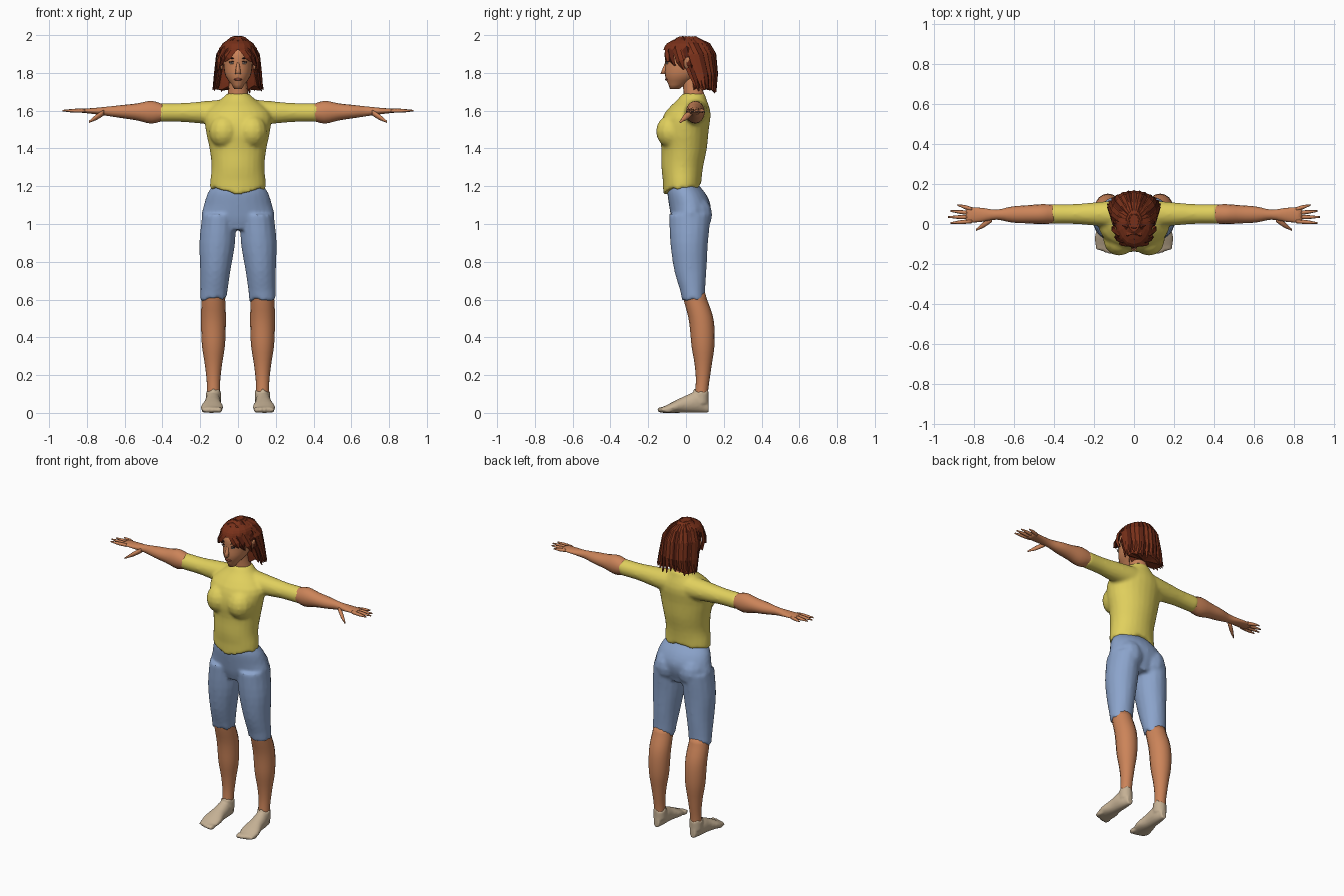
import bpy, bmesh, math, random
from mathutils import Vector, Matrix, Euler

random.seed(4)
cube = bpy.data.objects.get("Cube")
if cube:
    bpy.data.objects.remove(cube, do_unlink=True)


def material(name, *rgb):
    mat = bpy.data.materials.new(name)
    mat.use_nodes = True
    mat.diffuse_color = (*rgb, 1)
    shader = mat.node_tree.nodes["Principled BSDF"]
    shader.inputs["Base Color"].default_value = (*rgb, 1)
    return mat


SKIN = material("warm skin", .6, .23, .1)
SHIRT = material("yellow cloth", .75, .63, .11)
DENIM = material("blue denim", .26, .37, .6)
SOCK = material("beige sock", .56, .44, .3)
HAIR = material("auburn hair", .19, .03, .01)
SHADE = material("dark auburn hair", .1, .015, .006)
LIP = material("lip brown", .33, .08, .05)
WHITE = material("eye white", .6, .5, .4)
DARK = material("dark brown", .03, .01, .01)


def sample(values, fraction):
    """Smooth curve through evenly spaced values."""
    last = len(values) - 1
    i = min(int(fraction * last), last - 1)
    u = fraction * last - i
    a, b, c, d = (values[min(max(j, 0), last)] for j in range(i - 1, i + 3))
    return b + u / 2 * (c - a + u * (2 * a - 5 * b + 4 * c - d + u * (3 * (b - c) + d - a)))


def tube(bm, start, end, wide, deep=None, shift=(0, 0), sides=16, mirror=1, hem=None):
    """Closed oval tube; wide, deep and shift are spread evenly along it."""
    start, end, deep = Vector(start), Vector(end), deep or wide
    axis = max(range(3), key=lambda i: abs((end - start)[i]))
    across, up = (i for i in range(3) if i != axis)
    steps = 3 * (len(wide) - 1)
    loops = []
    for i in range(steps + 1):
        f = i / steps
        middle = start.lerp(end, f)
        middle[up] += sample(shift, f)
        loop = []
        for k in range(sides):
            angle = math.tau * k / sides
            p = middle.copy()
            p[across] += sample(wide, f) * math.cos(angle)
            p[up] += sample(deep, f) * math.sin(angle)
            if hem and i == 0:
                p[axis] += hem(angle)
            p.x *= mirror
            loop.append(bm.verts.new(p))
        loops.append(loop)
    for a, b in zip(loops, loops[1:]):
        for k in range(sides):
            bm.faces.new((a[k - 1], a[k], b[k], b[k - 1]))
    for loop in (loops[0], loops[-1]):
        centre = bm.verts.new(sum((v.co for v in loop), Vector()) / sides)
        for k in range(sides):
            bm.faces.new((loop[k - 1], loop[k], centre))


def ball(bm, place, size, tilt=0):
    turn = Euler((0, tilt, 0))
    bmesh.ops.create_uvsphere(bm, u_segments=12, v_segments=8, radius=1,
                              matrix=Matrix.LocRotScale(Vector(place), turn, Vector(size)))


def lock(bm, points, width, index):
    """Flat tapered strand following points around the head."""
    last, loops = len(points) - 1, []
    for i, p in enumerate(points):
        out = (p - HEAD_CENTRE).normalized()
        along = points[min(i + 1, last)] - points[max(i - 1, 0)]
        edge = along.cross(out).normalized() * width
        edge *= .2 if i == last else .5 if i == 0 else 1
        out *= .01
        loops.append([bm.verts.new(p + d) for d in (edge, out, -edge, -out)])
    faces = [bm.faces.new(loops[0]), bm.faces.new(loops[-1])]
    for a, b in zip(loops, loops[1:]):
        faces += [bm.faces.new((a[k], a[k - 1], b[k - 1], b[k])) for k in range(4)]
    for face in faces:
        face.material_index = index


def finish(bm, name, *materials, voxel=0, smooth=True):
    bmesh.ops.recalc_face_normals(bm, faces=bm.faces)
    for face in bm.faces:
        face.smooth = smooth
    mesh = bpy.data.meshes.new(name)
    bm.to_mesh(mesh)
    bm.free()
    for mat in materials:
        mesh.materials.append(mat)
    part = bpy.data.objects.new(name, mesh)
    bpy.context.collection.objects.link(part)
    if voxel:
        blend = part.modifiers.new("blend", "REMESH")
        blend.mode = "VOXEL"
        blend.voxel_size = voxel
        blend.use_smooth_shade = True
        soften = part.modifiers.new("soften", "SMOOTH")
        soften.iterations = 4


def ragged(angle):
    return random.uniform(-.015, .015)


def shirt_hem(angle):
    return ragged(angle) - .04 * max(0, -math.sin(angle))


SIDES = {"left": 1, "right": -1}
HEAD_CENTRE = Vector((0, .01, 1.855))

# Shirt: torso, bust and sleeves blended together
bm = bmesh.new()
tube(bm, (0, 0, 1.2), (0, 0, 1.69), wide=(.15, .14, .15, .17, .17, .06),
     deep=(.1, .11, .12, .13, .12, .06), shift=(-.02, -.02, -.01, -.01, .01, .04),
     sides=26, hem=shirt_hem)
for s in SIDES.values():
    ball(bm, (s * .075, -.075, 1.49), (.08, .085, .09))
    tube(bm, (.42, .05, 1.59), (.06, .05, 1.59), wide=(.05, .05, .06, .07), mirror=s, hem=ragged)
finish(bm, "shirt", SHIRT, voxel=.01)

# Knee-length shorts: pelvis, seat and thighs blended together
bm = bmesh.new()
tube(bm, (0, .02, .97), (0, -.02, 1.23), wide=(.12, .19, .18, .16, .12),
     deep=(.08, .1, .11, .1, .07), shift=(0, .02, 0), sides=24)
for s in SIDES.values():
    ball(bm, (s * .085, .05, 1.05), (.085, .09, .1))
    tube(bm, (.13, .04, .6), (.1, .02, 1.05), wide=(.07, .08, .095, .09),
         deep=(.06, .085, .1, .11), shift=(0, -.01, -.01, 0), mirror=s, hem=ragged)
finish(bm, "shorts", DENIM, voxel=.01)

for word, s in SIDES.items():
    # Bare lower leg with a calf bulge
    bm = bmesh.new()
    tube(bm, (.13, .08, .06), (.13, .04, .64), wide=(.035, .035, .045, .06, .065, .065, .06),
         shift=(0, .02, .03, .03, 0), mirror=s)
    finish(bm, word + "_lower_leg", SKIN)

    # Socked foot, flat underneath, with ankle cuff and toes
    bm = bmesh.new()
    height = (.03, .055, .045, .03, .015)
    tube(bm, (.13, .12, 0), (.14, -.13, 0), wide=(.02, .04, .045, .06, .05),
         deep=height, shift=height, mirror=s)
    tube(bm, (.13, .08, .12), (.13, .08, .05), wide=(.04, .04), mirror=s, hem=ragged)
    for k in range(5):
        ball(bm, (s * (.1 + .02 * k), -.125 + .002 * k * k, .016), (.017 - .001 * k, .03, .016))
    finish(bm, word + "_foot", SOCK, voxel=.007)

    # Forearm and palm, then four fingers and the thumb
    bm = bmesh.new()
    tube(bm, (.38, .05, 1.59), (.84, .045, 1.6), wide=(.045, .05, .045, .04, .025, .035, .04),
         deep=(.04, .06, .045, .035, .025, .016, .01), mirror=s)
    for k in range(4):
        tip = .93 - .012 * (k - 1) ** 2
        tube(bm, (.81, .014 + .02 * k, 1.6), (tip, .005 + .03 * k, 1.6), wide=(.01, .01, .004),
             sides=8, mirror=s)
    tube(bm, (.71, .025, 1.59), (.79, -.03, 1.54), wide=(.015, .015, .005), sides=8, mirror=s)
    finish(bm, word + "_arm", SKIN)

# Neck
bm = bmesh.new()
tube(bm, (0, .05, 1.65), (0, .02, 1.79), wide=(.06, .05, .045))
finish(bm, "neck", SKIN)

# Head with nose and ears
bm = bmesh.new()
tube(bm, (0, 0, 1.715), (0, 0, 1.98), wide=(.02, .065, .077, .077, .04),
     deep=(.025, .09, .11, .115, .055), shift=(-.06, -.02, 0, .01, .015), sides=24)
tube(bm, (0, -.1, 1.87), (0, -.12, 1.795), wide=(.005, .015), sides=8)
for s in SIDES.values():
    ball(bm, (s * .095, .01, 1.85), (.012, .022, .036), s * .35)
finish(bm, "head", SKIN)

# Eyes, irises, lashes, brows and mouth
for name, mat, height, size, tilt in (
        ("eyes", WHITE, 1.852, (.014, .007, .006), 0),
        ("irises", DARK, 1.852, (.006, .008, .006), 0),
        ("lashes", DARK, 1.859, (.017, .008, .003), .1),
        ("brows", DARK, 1.878, (.02, .008, .004), -.15)):
    bm = bmesh.new()
    for s in SIDES.values():
        ball(bm, (s * .032, -.1, height), size, s * tilt)
    finish(bm, name, mat)
bm = bmesh.new()
ball(bm, (0, -.1, 1.766), (.022, .012, .007))
finish(bm, "mouth", LIP)

# Hair mass over the crown and behind the ears
bm = bmesh.new()
tube(bm, (0, .01, 1.92), (0, .01, 1.993), wide=(.095, .08, .03), deep=(.13, .11, .045))
tube(bm, (0, .09, 1.72), (0, .02, 1.985), wide=(.12, .115, .1, .04),
     deep=(.055, .065, .075, .045), shift=(0, .02, .025, 0), hem=ragged)
finish(bm, "hair_mass", HAIR, smooth=False)

# Hanging locks round the sides and back
bm = bmesh.new()
rows = list(zip((1.985, 1.95, 1.9, 1.8, 1.7), (.015, .025, .05, .08, .09),
                (.02, .075, .105, .115, .13), (.03, .095, .1, .08, .065)))
count = 19
for k in range(count):
    angle = math.radians(-35 + 250 * k / (count - 1))
    points = [Vector((wide * math.cos(angle), y + deep * math.sin(angle), z))
              for z, y, wide, deep in rows]
    points[-1].z += .01 + ragged(angle)
    lock(bm, points, .024, int(k % 3 == 1))

# Parted fringe sweeping over the skull to both temples
for s in SIDES.values():
    for k in range(4):
        root = Vector((0, -.1 + .027 * k, 1.96 + .01 * k))
        tip = Vector((s * (.075 + .01 * k), -.1 + .045 * k, 1.86 - .02 * k))
        points = []
        for i in range(5):
            d = root.lerp(tip, i / 4) - HEAD_CENTRE
            reach = Vector((d.x / .108, d.y / .135, d.z / .135)).length
            points.append(HEAD_CENTRE + d / reach)
        lock(bm, points, .022, k % 2)
finish(bm, "hair_locks", HAIR, SHADE, smooth=False)
